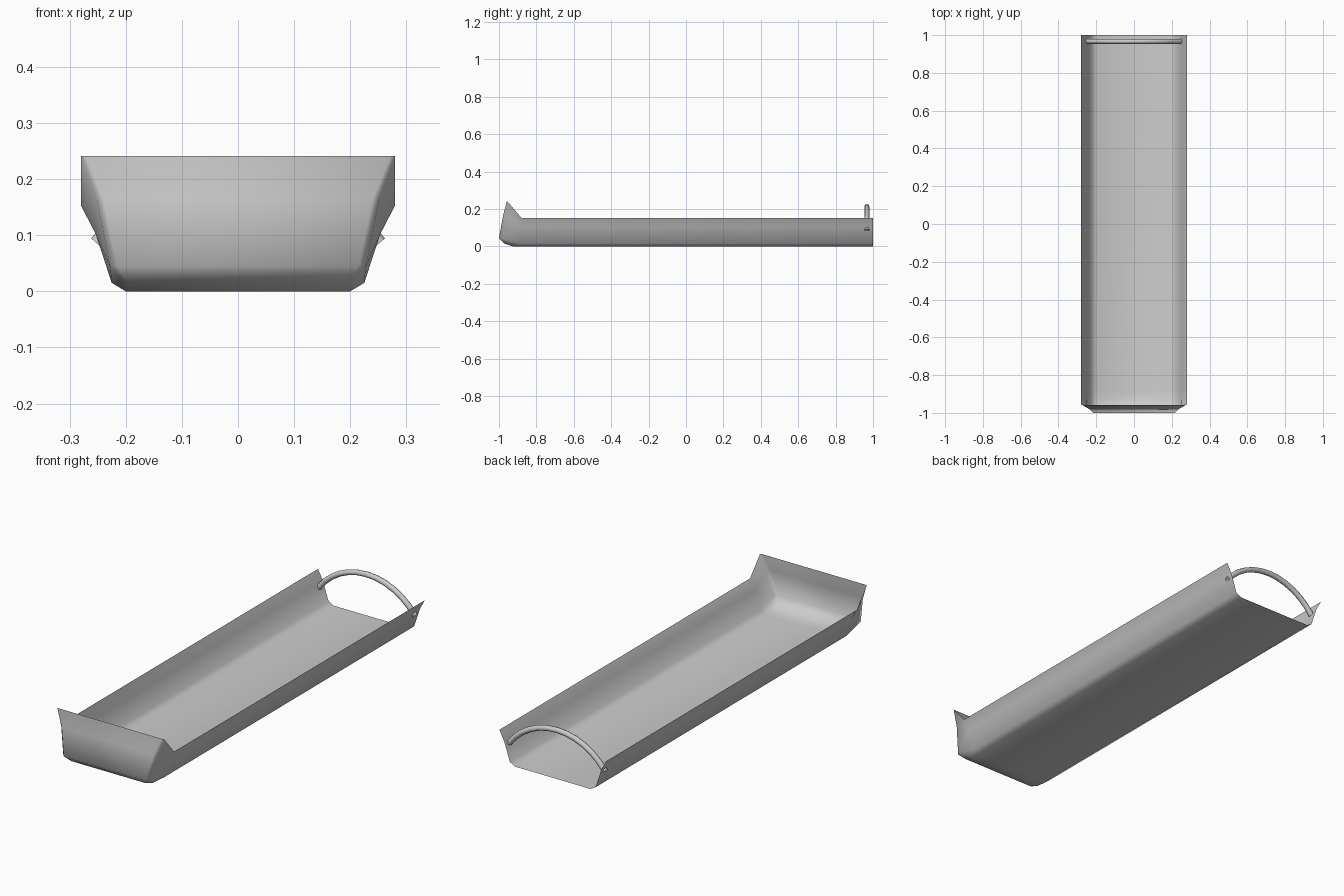
import bpy, bmesh, math

if "Cube" in bpy.data.objects:
    bpy.data.objects.remove(bpy.data.objects["Cube"])

# Half outlines running rim -> floor edge: back opening, start of the front fold,
# side of the bevelled corner, front of the bevelled corner
section = [(0.28, 0.153), (0.254, 0.103), (0.225, 0.015), (0.198, 0.0)]
back = [(x, 1.0, z) for x, z in section]
fold = [(x, -0.88, z) for x, z in section]
corner_side = [(0.28, -0.955, 0.241), (0.252, -0.966, 0.165),
               (0.228, -0.985, 0.045), (0.2, -0.925, 0.0)]
corner_front = [(0.272, -0.958, 0.241), (0.24, -0.978, 0.165),
                (0.215, -1.0, 0.045), (0.196, -0.97, 0.015)]


def mirrored(points):
    return [(-x, y, z) for x, y, z in points]


def strip(bm, a, b):
    """Quads between two equally long point rows."""
    va = [bm.verts.new(p) for p in a]
    vb = [bm.verts.new(p) for p in b]
    for i in range(len(a) - 1):
        bm.faces.new((va[i], va[i + 1], vb[i + 1], vb[i]))


# Tray: thin folded sheet, open at the back
bm = bmesh.new()
rows = [back, fold, corner_side, corner_front]
for flip in (False, True):
    side = [mirrored(r) if flip else r for r in rows]
    for a, b in zip(side, side[1:]):
        strip(bm, a, b)
strip(bm, corner_front, mirrored(corner_front))
floor_edge = [r[-1] for r in rows]
strip(bm, floor_edge, mirrored(floor_edge))
bmesh.ops.remove_doubles(bm, verts=bm.verts, dist=1e-4)
bmesh.ops.recalc_face_normals(bm, faces=bm.faces)
# Normals face outwards (floor looks down)
floor = min(bm.faces, key=lambda f: f.calc_center_median().z)
if floor.normal.z > 0:
    bmesh.ops.reverse_faces(bm, faces=bm.faces)
mesh = bpy.data.meshes.new("tray")
bm.to_mesh(mesh)
bm.free()
mesh.shade_smooth()
tray = bpy.data.objects.new("tray", mesh)
bpy.context.collection.objects.link(tray)

# Handle: arched round bar whose ends pierce the side walls
half, base, rise, radius = 0.252, 0.086, 0.128, 0.013
R = (half ** 2 + rise ** 2) / (2 * rise)
span = math.asin(half / R)
count = 13
curve = bpy.data.curves.new("handle", 'CURVE')
curve.dimensions = '3D'
curve.bevel_depth = radius
curve.bevel_resolution = 2
curve.use_fill_caps = True
spline = curve.splines.new('POLY')
spline.points.add(count - 1)
for i, p in enumerate(spline.points):
    t = span * (2 * i / (count - 1) - 1)
    p.co = (R * math.sin(t), 0.967, base + rise - R + R * math.cos(t), 1)
handle = bpy.data.objects.new("handle", curve)
bpy.context.collection.objects.link(handle)
bpy.ops.object.select_all(action='DESELECT')
handle.select_set(True)
bpy.context.view_layer.objects.active = handle
bpy.ops.object.convert(target='MESH')
bpy.ops.object.shade_smooth_by_angle(angle=math.radians(50))
